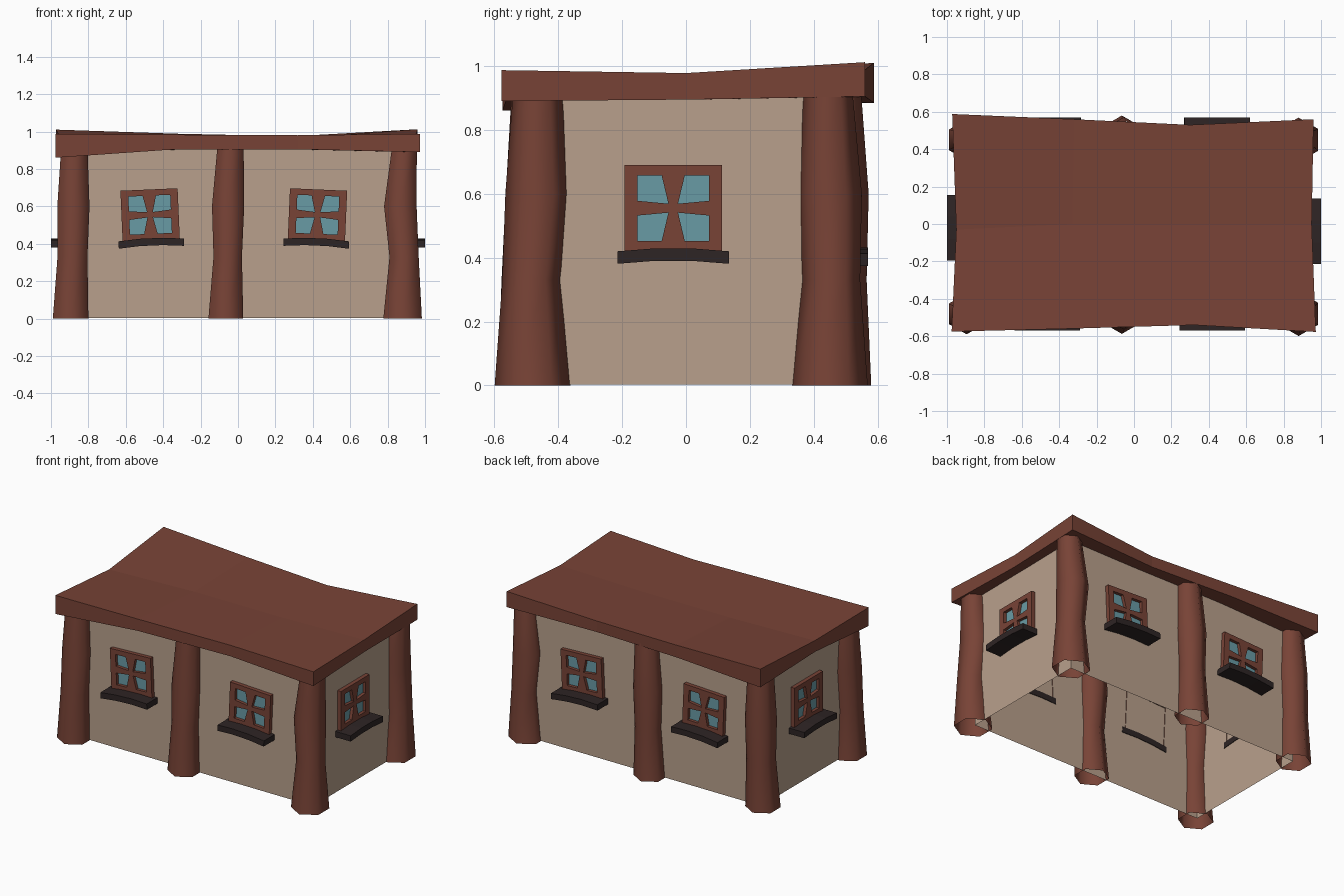
import bpy, math
from mathutils import Matrix, Vector

if "Cube" in bpy.data.objects:
    bpy.data.objects.remove(bpy.data.objects["Cube"])


def mat(name, r, g, b):
    m = bpy.data.materials.new(name)
    m.diffuse_color = (r, g, b, 1)
    m.use_nodes = True
    m.node_tree.nodes["Principled BSDF"].inputs["Base Color"].default_value = m.diffuse_color
    return m


WOOD = mat("red_brown_wood", 0.188, 0.056, 0.037)
PLASTER = mat("tan_plaster", 0.485, 0.352, 0.262)
GLASS = mat("blue_glass", 0.141, 0.328, 0.376)
DARK = mat("dark_wood", 0.027, 0.018, 0.018)
WX, WY = 0.885, 0.455          # wall half sizes


def make(name, verts, faces, mats, idx=None, smooth=False, matrix=None):
    me = bpy.data.meshes.new(name)
    me.from_pydata([tuple(v) for v in verts], [], faces)
    for m in mats:
        me.materials.append(m)
    for i, p in enumerate(me.polygons):
        p.use_smooth = smooth
        if idx:
            p.material_index = idx[i]
    ob = bpy.data.objects.new(name, me)
    bpy.context.collection.objects.link(ob)
    if matrix:
        ob.matrix_world = matrix
    return ob


# Walls: open box without floor
c = [(-WX, -WY), (WX, -WY), (WX, WY), (-WX, WY)]
make("walls", [(x, y, z) for z in (0.003, 0.925) for x, y in c],
     [(i, (i + 1) % 4, (i + 1) % 4 + 4, i + 4) for i in range(4)], [PLASTER])

# Roof: sagging slab on a 3 x 2 grid (x, y, top, bottom)
rows = [[(-.975, -.575, .987, .86), (-.36, -.56, .983, .903), (.32, -.54, .98, .905), (.972, -.577, .987, .89)],
        [(-.95, -.03, .962, .885), (-.33, 0, .965, .9), (.33, 0, .965, .9), (.95, 0, .978, .895)],
        [(-.972, .588, 1.01, .885), (-.32, .56, .988, .905), (.3, .53, .975, .9), (.96, .56, 1.012, .905)]]
pts = [p for r in rows for p in r]
verts = [(x, y, t) for x, y, t, b in pts] + [(x, y, b) for x, y, t, b in pts]
faces = []
for j in range(2):
    for i in range(3):
        a = j * 4 + i
        q = (a, a + 1, a + 5, a + 4)
        faces += [q, tuple(k + 12 for k in reversed(q))]
rim = [0, 1, 2, 3, 7, 11, 10, 9, 8, 4]
for a, b in zip(rim, rim[1:] + rim[:1]):
    faces.append((a + 12, b + 12, b, a))
make("roof", verts, faces, [WOOD])


# Pillars: crooked six-sided trunks, rings of (centre x, half width)
def pillar(name, rings, cys, heights=(0, .33, .6, .92)):
    v, f = [], []
    for (cx, hw), cy, z in zip(rings, cys, heights):
        for k in range(6):
            a = math.radians(30 + 60 * k)
            v.append((cx + hw / .866 * math.cos(a), cy + hw / .866 * math.sin(a), z))
    for j in range(len(rings) - 1):
        for k in range(6):
            n = (k + 1) % 6
            f.append((j * 6 + k, j * 6 + n, j * 6 + n + 6, j * 6 + k + 6))
    make(name, v, f, [WOOD], smooth=True)


LEFT = [(-.895, .095), (-.885, .08), (-.88, .086), (-.875, .07)]
MID = [(-.065, .093), (-.055, .076), (-.053, .086), (-.04, .07)]
RIGHT = [(.88, .103), (.888, .078), (.868, .087), (.89, .066)]
FRONT_Y = (-.48, -.485, -.465, -.465)
BACK_Y = (.45, .455, .45, .445)
for side, ys in (("front", FRONT_Y), ("back", BACK_Y)):
    pillar(side + "_left_pillar", LEFT, ys)
    pillar(side + "_middle_pillar", MID, [y * (1.0 if side == "front" else 1.05) for y in ys])
    pillar(side + "_right_pillar", RIGHT, ys)


# Window: four-pane frame with recessed glass, plus a sill
def window(name, pos, turn, tilt):
    M = (Matrix.Translation(pos) @ Matrix.Rotation(math.radians(turn), 4, 'Z')
         @ Matrix.Rotation(math.radians(tilt), 4, 'Y'))
    v, f, idx = [], [], []

    def quad(points, m):
        n = len(v)
        v.extend(points)
        f.append((n, n + 1, n + 2, n + 3))
        idx.append(m)

    front, glass, back = -.027, -.006, .004
    for sx in (-1, 1):
        for sy in (-1, 1):
            Q = [(0, 0), (.153, 0), (.153, .135), (0, .135)]
            P = [(.015, .014), (.112, .023), (.112, .102), (.036, .102)]
            Q = [(x * sx, y * sy) for x, y in Q]
            P = [(x * sx, y * sy) for x, y in P]
            if sx * sy < 0:
                Q.reverse()
                P.reverse()
            for i in range(4):
                k = (i + 1) % 4
                quad([(*Q[i], front), (*Q[k], front), (*P[k], front), (*P[i], front)], 0)
                quad([(*P[i], front), (*P[k], front), (*P[k], glass), (*P[i], glass)], 0)
            quad([(*p, glass) for p in P], 1)
    O = [(-.153, -.135), (.153, -.135), (.153, .135), (-.153, .135)]
    for i in range(4):
        k = (i + 1) % 4
        quad([(*O[i], back), (*O[k], back), (*O[k], front), (*O[i], front)], 0)
    make(name, [(x, w, z) for x, z, w in v], f, [WOOD, GLASS], idx, matrix=M)

    # Sill: slightly arched bar below the frame
    sv, sf = [], []
    for x, lift in ((-.175, -.004), (-.06, .005), (.06, .005), (.175, -.004)):
        for w, z in ((-.115, -.17), (.004, -.17), (.004, -.131), (-.115, -.131)):
            sv.append((x, w, z + lift))
    for j in range(3):
        for k in range(4):
            n = (k + 1) % 4
            sf.append((j * 4 + n, j * 4 + k, j * 4 + k + 4, j * 4 + n + 4)[::-1])
    sf += [(3, 2, 1, 0), (12, 13, 14, 15)]
    make(name + "_sill", sv, sf, [DARK], matrix=M)


window("front_left_window", Vector((-.47, -WY, .555)), 0, -2.5)
window("front_right_window", Vector((.425, -WY, .555)), 0, 2.5)
window("back_left_window", Vector((-.467, WY, .555)), 180, 2.5)
window("back_right_window", Vector((.45, WY, .555)), 180, -2.5)
window("right_window", Vector((WX, -.04, .555)), 90, 0)
window("left_window", Vector((-WX, -.02, .555)), 270, 0)
